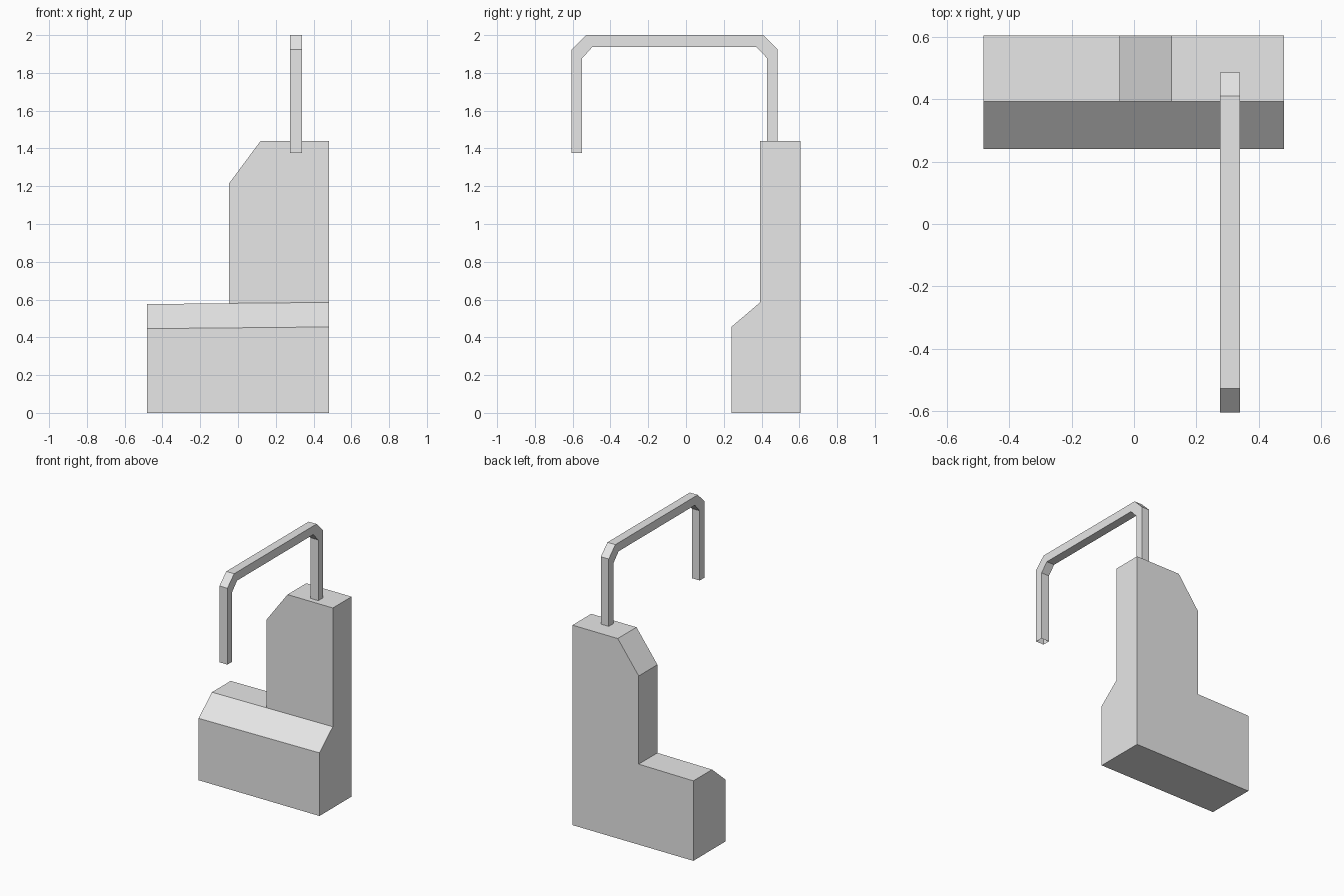
import bpy
import bmesh

if "Cube" in bpy.data.objects:
    bpy.data.objects.remove(bpy.data.objects["Cube"])

grey = bpy.data.materials.new("light_grey")
grey.diffuse_color = (0.8, 0.8, 0.8, 1)
grey.use_nodes = True
grey.node_tree.nodes["Principled BSDF"].inputs["Base Color"].default_value = grey.diffuse_color


def build(name, verts, faces):
    bm = bmesh.new()
    vs = [bm.verts.new(v) for v in verts]
    for f in faces:
        bm.faces.new([vs[i] for i in f])
    bmesh.ops.recalc_face_normals(bm, faces=bm.faces)
    mesh = bpy.data.meshes.new(name)
    bm.to_mesh(mesh)
    bm.free()
    mesh.materials.append(grey)
    obj = bpy.data.objects.new(name, mesh)
    bpy.context.collection.objects.link(obj)
    return obj


# L-shaped cabinet: back outline, tower front outline, sloped base front
BACK, MID, FRONT = 0.605, 0.392, 0.24
L, R, T = -0.482, 0.481, -0.047
outline = [(L, 0), (R, 0), (R, 1.44), (0.12, 1.44), (T, 1.215), (T, 0.58), (L, 0.576)]
verts = [(x, BACK, z) for x, z in outline]
verts += [(x, MID, z) for x, z in outline[2:] + [(R, 0.585)]]
verts += [(x, FRONT, z) for x, z in [(L, 0), (R, 0), (R, 0.455), (L, 0.446)]]
faces = [
    range(7),                                    # back
    (0, 1, 14, 13),                              # bottom
    (1, 2, 7, 12, 15, 14),                       # right side
    (6, 0, 13, 16, 11),                          # left side
    (7, 8, 9, 10, 12),                           # tower front
    (16, 15, 12, 10, 11),                        # slope
    (13, 14, 15, 16),                            # base front
] + [(i, i + 1, i + 6, i + 5) for i in range(2, 6)]  # top edges
build("cabinet", verts, faces)

# Overhead arm: open square tube swept through (outer, inner) stations
stations = [
    ((-0.605, 1.375), (-0.55, 1.375)),
    ((-0.605, 1.925), (-0.55, 1.877)),
    ((-0.528, 2.0), (-0.495, 1.938)),
    ((0.41, 2.0), (0.372, 1.938)),
    ((0.485, 1.925), (0.43, 1.877)),
    ((0.485, 1.44), (0.43, 1.44)),
]
X0, X1 = 0.276, 0.339
verts = []
for (oy, oz), (iy, iz) in stations:
    verts += [(X0, oy, oz), (X1, oy, oz), (X1, iy, iz), (X0, iy, iz)]
faces = [(4 * s + k, 4 * s + (k + 1) % 4, 4 * s + 4 + (k + 1) % 4, 4 * s + 4 + k)
         for s in range(len(stations) - 1) for k in range(4)]
build("overhead_arm", verts, faces)
